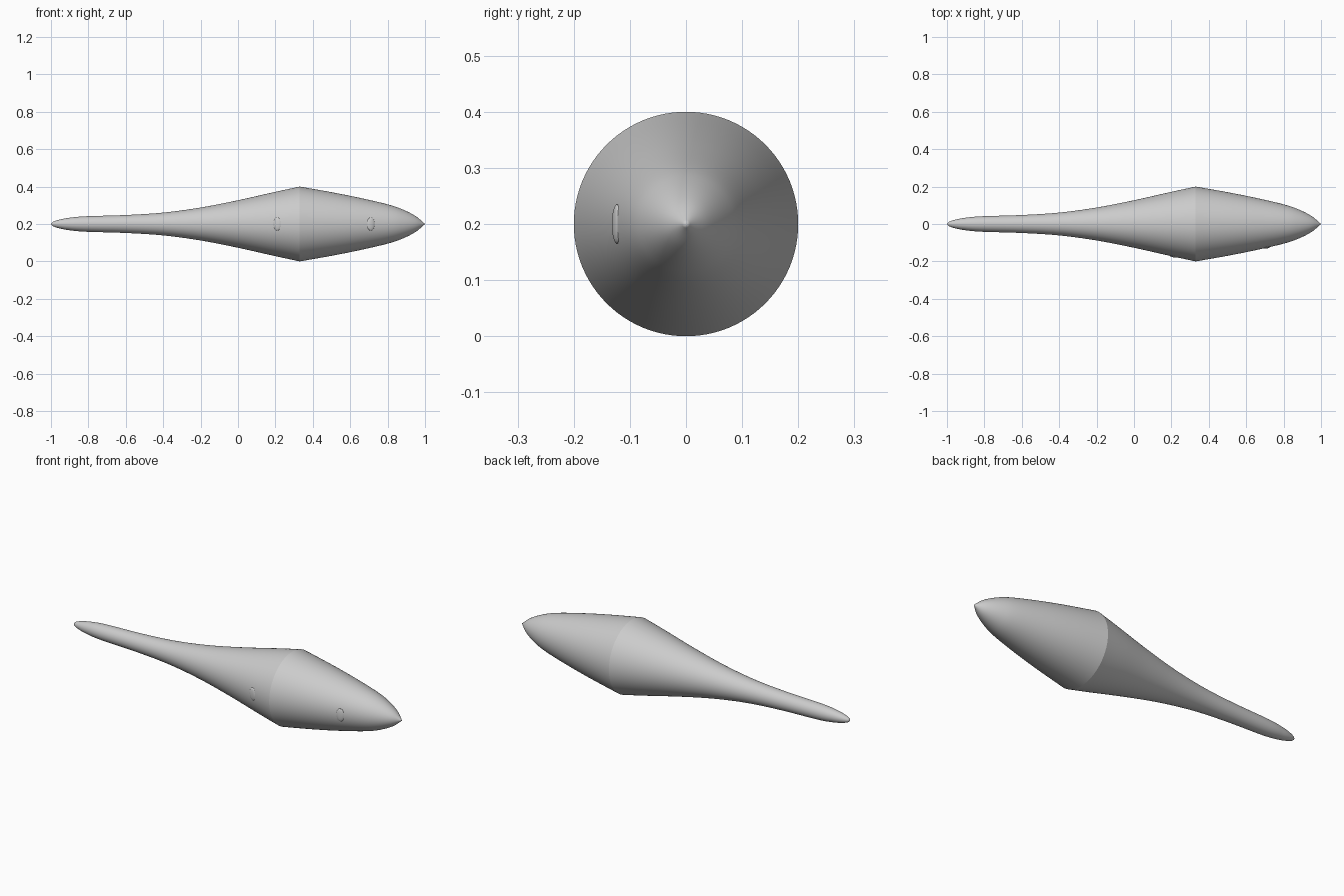
import bpy, bmesh, math
from mathutils import Vector

if "Cube" in bpy.data.objects:
    bpy.data.objects.remove(bpy.data.objects["Cube"], do_unlink=True)

AXIS_Z = 0.2
SEGMENTS = 96

grey = bpy.data.materials.new("plain_grey")
grey.use_nodes = True
colour = (0.6, 0.6, 0.6, 1)
grey.diffuse_color = colour
grey.node_tree.nodes["Principled BSDF"].inputs["Base Color"].default_value = colour


def smooth_path(points, steps=6):
    """Catmull-Rom path through (x, radius) points."""
    pts = [Vector(p) for p in points]
    pts = [2 * pts[0] - pts[1]] + pts + [2 * pts[-1] - pts[-2]]
    path = []
    for a, b, c, d in zip(pts, pts[1:], pts[2:], pts[3:]):
        for i in range(steps):
            t = i / steps
            path.append(0.5 * (2 * b + (c - a) * t + (2 * a - 5 * b + 4 * c - d) * t * t
                               + (3 * b - a - 3 * c + d) * t ** 3))
    return path + [pts[-2]]


def finish(bm, name):
    bmesh.ops.recalc_face_normals(bm, faces=bm.faces[:])
    for f in bm.faces:
        f.smooth = True
    mesh = bpy.data.meshes.new(name)
    bm.to_mesh(mesh)
    bm.free()
    mesh.materials.append(grey)
    obj = bpy.data.objects.new(name, mesh)
    bpy.context.collection.objects.link(obj)
    return obj


# Body: long tail and blunt nose meeting at a sharp ridge
tail = [(-1, 0), (-0.99, 0.011), (-0.96, 0.022), (-0.91, 0.032), (-0.82, 0.041), (-0.6, 0.048),
        (-0.4, 0.061), (-0.2, 0.088), (0, 0.127), (0.2, 0.172), (0.33, 0.2)]
nose = [(0.33, 0.2), (0.5, 0.17), (0.65, 0.14), (0.8, 0.105), (0.88, 0.078), (0.95, 0.042), (1, 0)]
tail_path = smooth_path(tail)
profile = tail_path + smooth_path(nose)[1:]
ridge = len(tail_path) - 1

bm = bmesh.new()
rings = []
for x, r in profile[1:-1]:
    rings.append([bm.verts.new((x, r * math.cos(a), AXIS_Z + r * math.sin(a)))
                  for a in (math.tau * k / SEGMENTS for k in range(SEGMENTS))])
tips = [bm.verts.new((profile[i].x, 0, AXIS_Z)) for i in (0, -1)]
for k in range(SEGMENTS):
    n = (k + 1) % SEGMENTS
    for r, s in zip(rings, rings[1:]):
        bm.faces.new((r[k], s[k], s[n], r[n]))
    bm.faces.new((tips[0], rings[0][k], rings[0][n]))
    bm.faces.new((tips[1], rings[-1][n], rings[-1][k]))
ridge_verts = set(rings[ridge - 1])
for e in bm.edges:
    if set(e.verts) <= ridge_verts:
        e.smooth = False
finish(bm, "body")


# Two faint rounded bumps on the front side
def bump(name, x, radius, slope):
    bm = bmesh.new()
    bmesh.ops.create_uvsphere(bm, u_segments=24, v_segments=12, radius=1)
    for v in bm.verts:
        px, py, pz = v.co
        v.co = (px * 0.022, py * 0.008, pz * 0.035)
    obj = finish(bm, name)
    obj.location = (x, -radius + 0.004, AXIS_Z)
    obj.rotation_euler.z = math.atan(-slope)


bump("rear_bump", 0.21, 0.174, 0.21)
bump("nose_bump", 0.71, 0.127, -0.23)
